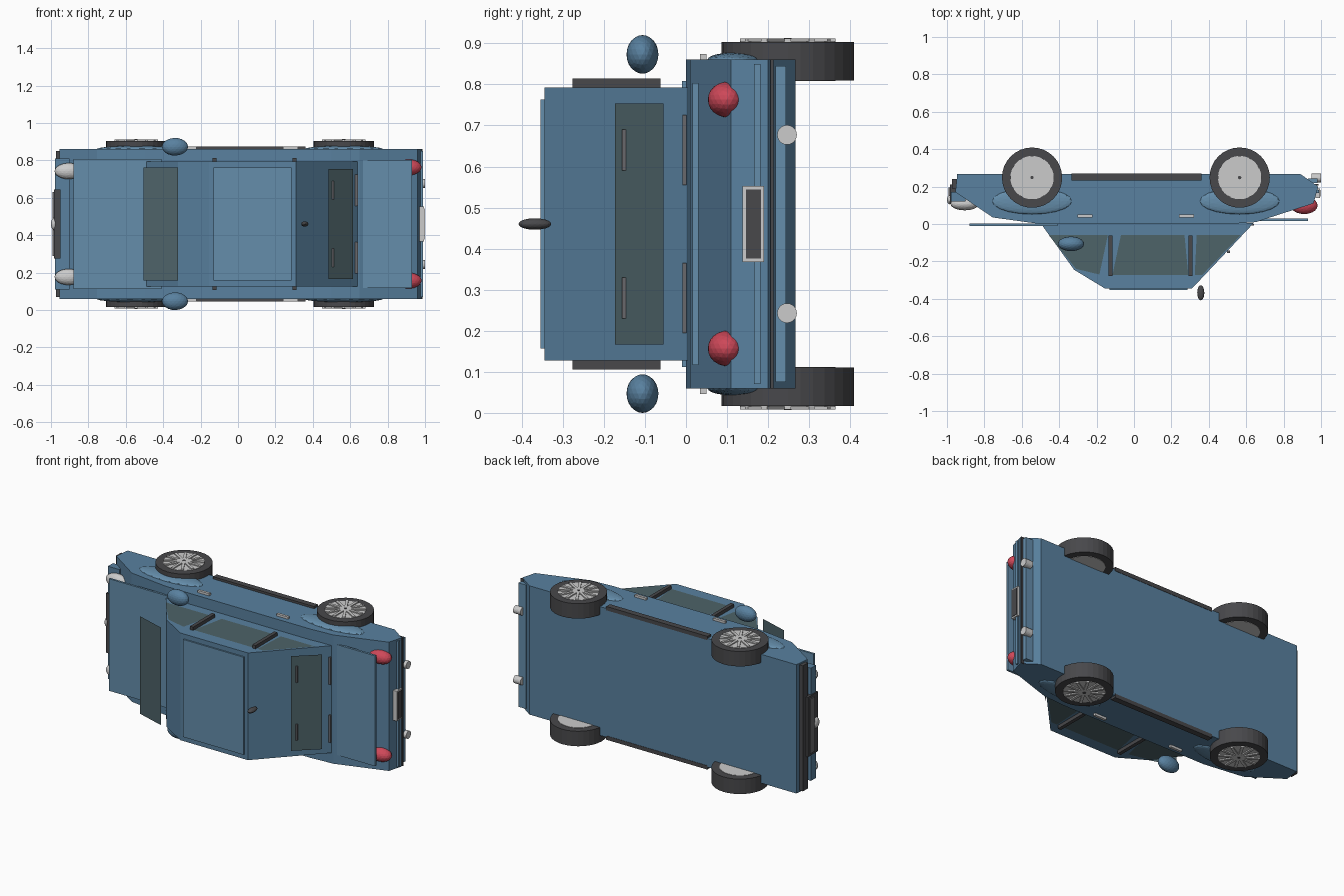
import bpy, bmesh, math
from mathutils import Matrix, Vector

if "Cube" in bpy.data.objects:
    bpy.data.objects.remove(bpy.data.objects["Cube"])

ZC = 0.46  # the car lies on its side: roof toward -y, width along z


def material(name, rgb):
    m = bpy.data.materials.new(name)
    m.diffuse_color = (*rgb, 1)
    m.use_nodes = True
    m.node_tree.nodes["Principled BSDF"].inputs["Base Color"].default_value = m.diffuse_color
    return m


BLUE = material("body_blue", (.10, .22, .35))
PALE = material("panel_blue", (.13, .27, .41))
DARK = material("dark_rubber", (.065, .065, .07))
LIGHT = material("light_metal", (.68, .69, .70))
RED = material("lamp_red", (.62, .065, .10))
GLASS = material("glass", (.075, .125, .14))
GREY = material("wiper_grey", (.14, .14, .15))


def finish(name, bm, mat):
    bmesh.ops.recalc_face_normals(bm, faces=bm.faces)
    me = bpy.data.meshes.new(name)
    bm.to_mesh(me)
    bm.free()
    me.materials.append(mat)
    ob = bpy.data.objects.new(name, me)
    bpy.context.collection.objects.link(ob)
    return ob


def box(name, x, y, z, mat):
    bm = bmesh.new()
    lo, hi = Vector((x[0], y[0], z[0])), Vector((x[1], y[1], z[1]))
    bmesh.ops.create_cube(bm, size=1, matrix=Matrix.Translation((lo + hi) / 2) @ Matrix.Diagonal((*(hi - lo), 1)))
    return finish(name, bm, mat)


def extrude(name, pts, z0, z1, mat):
    bm = bmesh.new()
    f = bm.faces.new([bm.verts.new((x, y, z0)) for x, y in pts])
    r = bmesh.ops.extrude_face_region(bm, geom=[f])
    bmesh.ops.translate(bm, verts=[v for v in r["geom"] if isinstance(v, bmesh.types.BMVert)], vec=(0, 0, z1 - z0))
    return finish(name, bm, mat)


def sheet(name, corners, mat):
    bm = bmesh.new()
    bm.faces.new([bm.verts.new(c) for c in corners])
    return finish(name, bm, mat)


def ball(name, c, r, mat):
    bm = bmesh.new()
    bmesh.ops.create_icosphere(bm, subdivisions=3, radius=1, matrix=Matrix.Translation(c) @ Matrix.Diagonal((*r, 1)))
    return finish(name, bm, mat)


def cyl(name, c, r, depth, mat, n=32, axis="Z"):
    bm = bmesh.new()
    rot = Matrix.Rotation(math.pi / 2, 4, "Y") if axis == "X" else Matrix()
    bmesh.ops.create_cone(bm, cap_ends=True, segments=n, radius1=r, radius2=r, depth=depth,
                          matrix=Matrix.Translation(c) @ rot)
    return finish(name, bm, mat)


def span(s, a, b):
    return sorted((ZC + s * a, ZC + s * b))


# Lower body and cabin
extrude("lower_body", [(-.945, .267), (-.955, .17), (-.755, .035), (-.5, 0), (.5, 0), (.65, .01),
                       (.96, .11), (.985, .2), (.89, .267)], ZC - .4, ZC + .4, BLUE)
extrude("cabin", [(-.5, .005), (-.32, -.245), (-.155, -.345), (.31, -.345), (.64, .005)],
        ZC - .333, ZC + .333, BLUE)

# Raised panels
box("hood_panel", (-.88, -.41), (-.01, .003), (ZC - .348, ZC + .348), PALE)
box("trunk_panel", (.64, .93), (.016, .03), (ZC - .343, ZC + .343), PALE)
box("roof_panel", (-.13, .285), (-.354, -.343), (ZC - .303, ZC + .303), PALE)

# Front and rear glass as thin sheets
for name, (xa, ya), (xb, yb), h in (("windshield", (-.505, -.24), (-.32, -.297), .303),
                                    ("rear_window", (.485, -.173), (.615, -.055), .294)):
    sheet(name, [(xa, ya, ZC - h), (xb, yb, ZC - h), (xb, yb, ZC + h), (xa, ya, ZC + h)], GLASS)

# Front end
box("front_panel", (-.978, -.9), (.12, .17), (ZC - .35, ZC + .35), BLUE)
box("front_bumper", (-.972, -.93), (.19, .24), (ZC - .39, ZC + .39), DARK)
box("grille", (-.985, -.95), (.11, .21), (ZC - .185, ZC + .185), DARK)
box("front_plate", (-.991, -.98), (.15, .195), (ZC - .17, ZC + .17), GREY)
ball("grille_badge", (-.985, .13, ZC), (.015, .025, .033), LIGHT)

# Rear end
box("rear_trim", (.95, .988), (.165, .181), (ZC - .39, ZC + .39), PALE)
box("rear_bumper", (.93, .98), (.218, .244), (ZC - .385, ZC + .385), PALE)
box("rear_bumper_strip", (.95, .987), (.206, .213), (ZC - .4, ZC + .4), DARK)
box("rear_plate_frame", (.97, .995), (.138, .19), (ZC - .093, ZC + .093), LIGHT)
box("rear_plate", (.98, .998), (.146, .183), (ZC - .084, ZC + .084), DARK)
ball("roof_antenna", (.357, -.368, ZC), (.019, .04, .014), DARK)

side_windows = {
    "front": [(-.455, -.06), (-.14, -.06), (-.185, -.27), (-.31, -.24)],
    "middle": [(-.07, -.06), (.27, -.06), (.29, -.272), (-.115, -.272)],
    "back": [(.335, -.06), (.57, -.06), (.365, -.272), (.325, -.272)],
}

for s, side in ((1, "left"), (-1, "right")):
    # Side glass and pillars
    for part, pts in side_windows.items():
        sheet(f"{side}_{part}_window", [(x, y, ZC + s * .3345) for x, y in pts], GLASS)
    for x, part in ((-.125, "front"), (.303, "rear")):
        box(f"{side}_{part}_pillar", (x - .011, x + .011), (-.277, -.062), span(s, .33, .354), DARK)
    # Sill, handles, mirror
    box(f"{side}_sill", (-.335, .36), (.233, .269), span(s, .39, .414), DARK)
    for x, part in ((-.262, "front"), (.28, "rear")):
        box(f"{side}_{part}_handle", (x - .04, x + .04), (.034, .05), span(s, .39, .414), LIGHT)
    ball(f"{side}_mirror", (-.337, -.106, ZC + s * .413), (.07, .039, .047), BLUE)
    # Lamps, exhausts, wipers
    ball(f"{side}_headlight", (-.905, .108, ZC + s * .283), (.076, .035, .043), LIGHT)
    ball(f"{side}_taillight", (.91, .099, ZC + s * .303), (.072, .046, .043), RED)
    cyl(f"{side}_exhaust", (.975, .246, ZC + s * .217), .024, .05, LIGHT, 20, "X")
    box(f"{side}_rear_wiper", (.498, .514), (-.156, -.142), span(s, .13, .23), GREY)
    box(f"{side}_trunk_hinge", (.58, .642), (-.009, .001), span(s, .095, .265), GREY)
    # Wheels and arches
    for x, part in ((-.545, "front"), (.565, "rear")):
        n = f"{side}_{part}"
        ball(f"{n}_arch", (x, .122, ZC + s * .4), (.213, .07, .018), PALE)
        cyl(f"{n}_tyre", (x, .248, ZC + s * .3965), .161, .093, DARK)
        cyl(f"{n}_rim", (x, .248, ZC + s * .3965), .116, .097, LIGHT)
        bm = bmesh.new()
        for i in range(12):
            m = (Matrix.Translation((x, .248, ZC + s * .448)) @ Matrix.Rotation(i * math.tau / 12, 4, "Z")
                 @ Matrix.Translation((.062, 0, 0)) @ Matrix.Diagonal((.108, .016, .008, 1)))
            bmesh.ops.create_cube(bm, size=1, matrix=m)
        finish(f"{n}_spokes", bm, LIGHT)
        cyl(f"{n}_hub", (x, .248, ZC + s * .449), .009, .009, DARK, 12)
